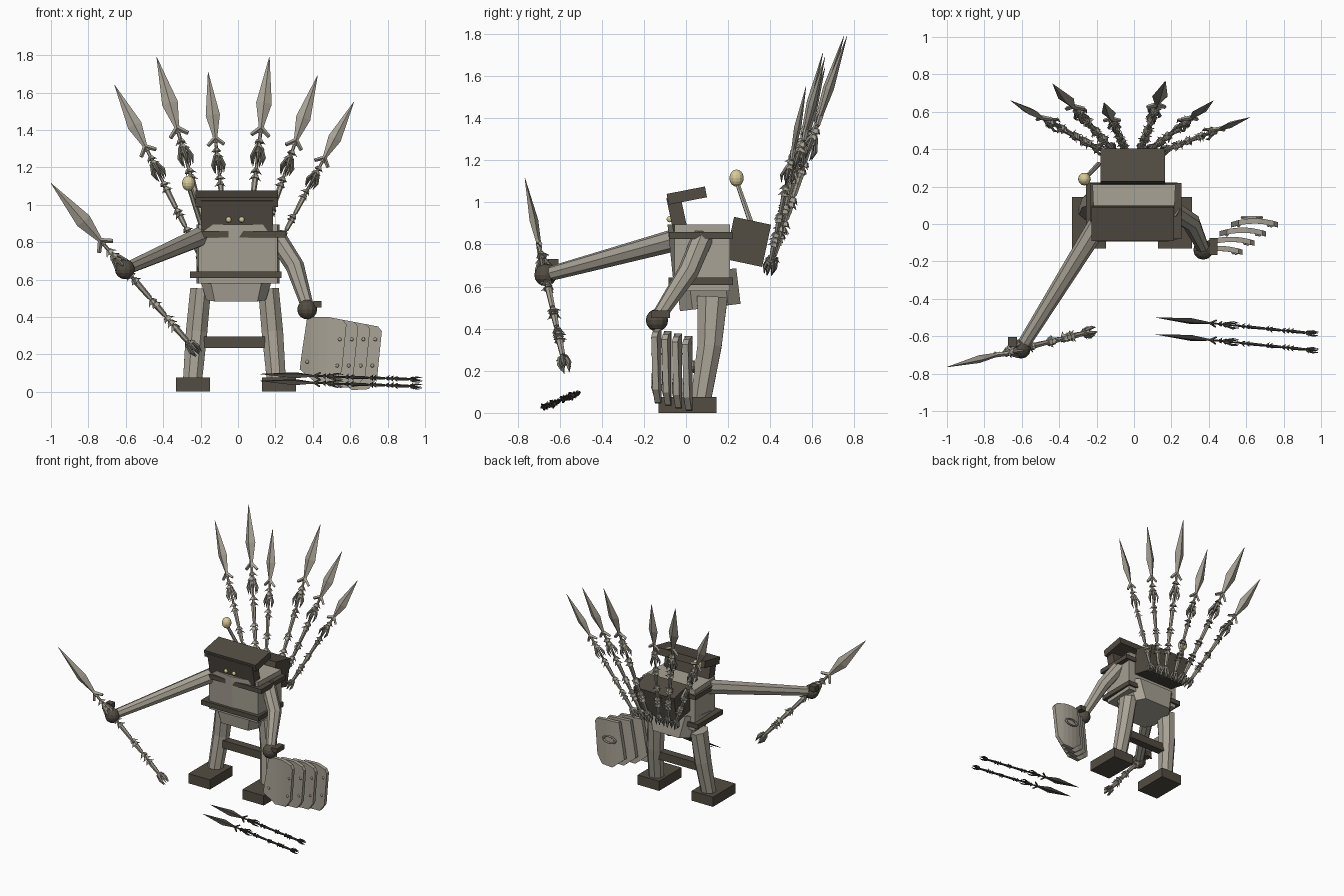
import bpy, bmesh, math, random
from mathutils import Vector, Matrix

random.seed(4)
cube = bpy.data.objects.get("Cube")
if cube:
    bpy.data.objects.remove(cube, do_unlink=True)


def material(name, r, g, b):
    m = bpy.data.materials.new(name)
    m.use_nodes = True
    m.diffuse_color = (r, g, b, 1)
    m.node_tree.nodes["Principled BSDF"].inputs["Base Color"].default_value = (r, g, b, 1)
    return m


STONE = material("pale stone", .39, .36, .3)
DARK = material("dark brown", .085, .073, .055)
BONE = material("grey bone", .22, .205, .17)
SHADOW = material("charred metal", .055, .05, .042)
YELLOW = material("pale yellow", .68, .6, .32)


def finish(name, bm, *mats):
    bmesh.ops.recalc_face_normals(bm, faces=bm.faces)
    mesh = bpy.data.meshes.new(name)
    bm.to_mesh(mesh)
    bm.free()
    for m in mats:
        mesh.materials.append(m)
    ob = bpy.data.objects.new(name, mesh)
    bpy.context.collection.objects.link(ob)
    return ob


def loft(bm, points, sizes, sides=8, ref=(0, -1, 0), mat=0, turn=0.0):
    """Rings of the given half sizes swept along the points."""
    pts = [Vector(p) for p in points]
    rings = []
    for i, p in enumerate(pts):
        along = (pts[min(i + 1, len(pts) - 1)] - pts[max(i - 1, 0)]).normalized()
        side = along.cross(Vector(ref)).normalized()
        depth = side.cross(along)
        rx, ry = sizes[i] if isinstance(sizes[i], tuple) else (sizes[i], sizes[i])
        angles = [2 * math.pi * k / sides + turn for k in range(sides)]
        rings.append([bm.verts.new(p + side * rx * math.cos(a) + depth * ry * math.sin(a)) for a in angles])
    faces = [bm.faces.new(rings[0]), bm.faces.new(rings[-1])]
    for a, b in zip(rings, rings[1:]):
        for k in range(sides):
            n = (k + 1) % sides
            faces.append(bm.faces.new((a[k], a[n], b[n], b[k])))
    for f in faces:
        f.material_index = mat


def tube(name, points, sizes, mat, **kw):
    bm = bmesh.new()
    loft(bm, points, sizes, **kw)
    return finish(name, bm, mat)


def box(name, centre, size, mat, tilt=0):
    bm = bmesh.new()
    bmesh.ops.create_cube(bm, size=1)
    bmesh.ops.scale(bm, vec=size, verts=bm.verts)
    bmesh.ops.rotate(bm, matrix=Matrix.Rotation(math.radians(tilt), 3, 'X'), verts=bm.verts)
    bmesh.ops.translate(bm, vec=centre, verts=bm.verts)
    return finish(name, bm, mat)


def ball(name, centre, r, mat, tall=1.0):
    bm = bmesh.new()
    bmesh.ops.create_uvsphere(bm, u_segments=12, v_segments=8, radius=r)
    bmesh.ops.scale(bm, vec=(1, 1, tall), verts=bm.verts)
    bmesh.ops.translate(bm, vec=centre, verts=bm.verts)
    return finish(name, bm, mat)


def bow(x):
    """Backward bulge of a shield plate across its width."""
    return .02 - 1.3 * (x - .455) ** 2


def shield_plate(name, outline, dx, y, drop):
    bm = bmesh.new()
    f = bm.faces.new([bm.verts.new((x, 0, z - drop)) for x, z in outline])
    new = bmesh.ops.extrude_face_region(bm, geom=[f])["geom"]
    bmesh.ops.translate(bm, vec=(0, .028, 0), verts=[v for v in new if isinstance(v, bmesh.types.BMVert)])
    for x in (.39, .43, .47, .51):
        bmesh.ops.bisect_plane(bm, geom=bm.verts[:] + bm.edges[:] + bm.faces[:],
                               plane_co=(x, 0, 0), plane_no=(1, 0, 0))
    for v in bm.verts:
        v.co.y += y + bow(v.co.x)
        v.co.x += dx
    return finish(name, bm, STONE)


def spear(name, tip, tail, ref=(0, -1, 0), wide=1.0, mats=(STONE, BONE)):
    bm = bmesh.new()
    tip, tail = Vector(tip), Vector(tail)
    length = (tail - tip).length
    along = (tail - tip).normalized()
    side = along.cross(Vector(ref)).normalized()
    depth = side.cross(along)
    k = length * wide

    def at(t, u=0, v=0):
        return tip + (along * t + (side * u + depth * v) * wide) * length

    def rod(p, q, r, s, mat, sides=6):
        loft(bm, [p, q], [r * k, s * k], sides, ref, mat)

    def claw(t, reach, spread, count):
        for n in range(count):
            a = 2 * math.pi * n / count + .4
            c, s = math.cos(a), math.sin(a)
            loft(bm, [at(t, c * .012, s * .012), at(t + reach * .55, c * spread, s * spread),
                      at(t + reach, c * spread * .8, s * spread * .8)],
                 [.009 * k, .008 * k, .001], 4, ref, 1)

    # leaf blade and the forked guard behind it
    loft(bm, [at(0), at(.22), at(.325), at(.36)],
         [(.001, .001), (.035 * k, .017 * k), (.012 * k, .01 * k), (.012 * k, .01 * k)], 4, ref)
    for s in (-1, 1):
        rod(at(.335), at(.372, s * .04), .011, .009, 0, 4)
    # core and smooth shaft pieces
    rod(at(.35), at(.97), .008, .007, 0)
    for a, b in ((.56, .67), (.71, .77), (.84, .92)):
        rod(at(a), at(b), .014, .011, 0)
    # rough vertebrae with small barbs
    for t in (.39, .415, .44, .53, .56, .68, .70, .78, .805, .83, .925):
        rod(at(t), at(t + .016), .013, .022, 0, 5)
        a = random.uniform(0, 6.28)
        for b in (a, a + 2.2, a + 4.1):
            c, s = math.cos(b), math.sin(b)
            rod(at(t), at(t + .02, c * .03, s * .03), .009, .001, 0, 3)
    claw(.43, .085, .03, 5)
    claw(.93, .07, .022, 5)
    return finish(name, bm, *mats)


# feet, bent legs and the bar between them
for label, foot, low, top in (("right", -.24, -.243, -.2), ("left", .22, .205, .163)):
    box(label + "_foot", (foot, .007, .038), (.182, .275, .075), DARK)
    tube(label + "_leg", [(low, .07, .06), ((low + top) / 2, .112, .32), (top, .125, .548)],
         [(.055, .052), (.062, .062), (.06, .078)], STONE, turn=math.pi / 8)
box("leg_crossbar", (-.015, .1, .265), (.4, .06, .06), DARK)

# hips: tapered, tilted block with cut corners
hips = bmesh.new()
bmesh.ops.create_cube(hips, size=1)
bmesh.ops.scale(hips, vec=(.42, .29, .17), verts=hips.verts)
upright = [e for e in hips.edges if abs(e.verts[0].co.z - e.verts[1].co.z) > .1]
bmesh.ops.bevel(hips, geom=upright, offset=.06, segments=1, affect='EDGES')
for v in hips.verts:
    if v.co.z < 0:
        v.co.x *= .76
bmesh.ops.rotate(hips, matrix=Matrix.Rotation(math.radians(7), 3, 'X'), verts=hips.verts)
bmesh.ops.translate(hips, vec=(-.01, .105, .585), verts=hips.verts)
finish("hips", hips, STONE)

# chest with a ridge that deepens toward the collar
chest = bmesh.new()
front = [(-.21, -.055), (0, -.056), (.21, -.055), (.222, .21), (-.222, .21)]
f = chest.faces.new([chest.verts.new((x, y, .58)) for x, y in front])
top = bmesh.ops.extrude_face_region(chest, geom=[f])["geom"]
bmesh.ops.translate(chest, vec=(0, 0, .315), verts=[v for v in top if isinstance(v, bmesh.types.BMVert)])
for v in chest.verts:
    if abs(v.co.x) < .01 and v.co.z > .8:
        v.co.y = -.088
finish("chest", chest, STONE)
box("lower_belt", (-.012, .07, .626), (.49, .305, .036), DARK)
box("upper_belt", (.01, .07, .842), (.49, .3, .034), DARK)

# head: tilted face slab, overhanging brow slab and eyes
box("face", (-.005, -.043, .945), (.385, .068, .17), DARK, 12)
box("brow", (-.007, .004, 1.032), (.44, .185, .052), DARK, 11)
for label, x in (("right", -.05), ("left", .02)):
    ball(label + "_eye", (x, -.077, .92), .015, YELLOW)

# back pack with knobbed rod
box("back_pack", (-.007, .295, .812), (.345, .18, .205), DARK, -12)
tube("knob_rod", [(-.19, .32, .87), (-.265, .24, 1.1)], [.014, .011], STONE, sides=6)
ball("rod_knob", (-.265, .24, 1.115), .034, YELLOW, 1.2)

# arms and hands
tube("right_arm", [(-.19, .0, .835), (-.605, -.667, .655)], [.055, .034], STONE, ref=(0, 0, 1))
ball("right_hand", (-.605, -.667, .655), .053, DARK)
box("right_thumb", (-.65, -.63, .71), (.05, .05, .04), DARK)
tube("left_arm", [(.2, .08, .835), (.305, .01, .67), (.37, -.13, .46)], [.052, .05, .034], STONE)
ball("left_hand", (.37, -.138, .44), .053, DARK)
box("left_thumb", (.425, -.12, .468), (.045, .09, .035), DARK)

# layered shield of four overlapping bowed plates with rivets and a back ring
outline = [(.37, .4), (.48, .4), (.56, .385), (.58, .36), (.555, .11), (.51, .05), (.42, .045), (.33, .12), (.34, .2)]
for i in range(4):
    dx, y, drop = .063 * i, -.165 + .049 * i, .012 * i
    shield_plate("shield_plate_%d" % (i + 1), outline, dx, y, drop)
    for x, z in ((.545, .28), (.53, .14), (.37, .16)):
        ball("shield_rivet", (x + dx, y + bow(x), z), .01, STONE)
bpy.ops.mesh.primitive_torus_add(location=(.63, .035, .22), rotation=(math.pi / 2, 0, 0), major_radius=.05,
                                 minor_radius=.01, major_segments=16, minor_segments=6)
ring = bpy.context.object
ring.name = "shield_grip_ring"
ring.scale.y = .5
ring.data.materials.append(STONE)

# fan of spears behind the pack
fan = [((-.66, .66, 1.64), -.17), ((-.435, .75, 1.79), -.11), ((-.16, .65, 1.71), -.045),
       ((.168, .765, 1.79), .035), ((.425, .66, 1.69), .08), ((.62, .57, 1.55), .15)]
for i, (tip, x) in enumerate(fan):
    spear("back_spear_%d" % (i + 1), tip, (x, .39, .66))

# spear in the right hand and two lying on the ground
spear("held_spear", (-1, -.765, 1.115), (-.21, -.57, .2))
for i, (y, z) in enumerate(((-.5, .095), (-.59, .058))):
    spear("ground_spear_%d" % (i + 1), (.115, y, z), (.985, y - .088, z - .03),
          ref=(0, -1, 1), wide=.74, mats=(SHADOW, SHADOW))
